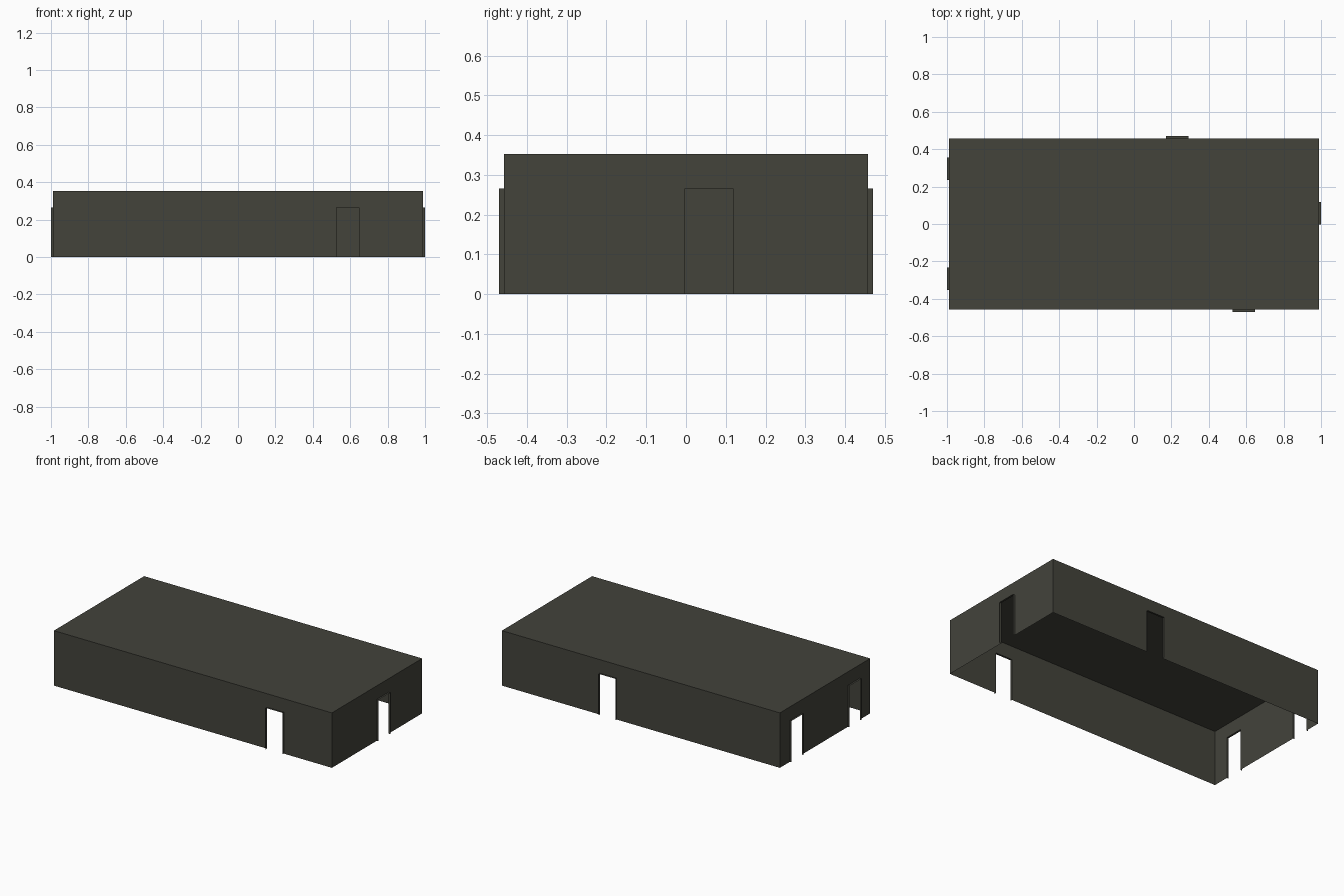
import bpy
from mathutils import Vector

if "Cube" in bpy.data.objects:
    bpy.data.objects.remove(bpy.data.objects["Cube"])

HX, HY, H = 0.988, 0.458, 0.353   # half length, half width, height
DOOR_H, DEPTH = 0.266, 0.012      # door height, how far the frames stand out
UP = Vector((0, 0, 1))

mat = bpy.data.materials.new("dark olive grey")
mat.diffuse_color = (0.056, 0.056, 0.044, 1)
mat.use_nodes = True
mat.node_tree.nodes["Principled BSDF"].inputs["Base Color"].default_value = mat.diffuse_color


def add_mesh(name, verts, faces):
    mesh = bpy.data.meshes.new(name)
    mesh.from_pydata([tuple(v) for v in verts], [], faces)
    mesh.materials.append(mat)
    obj = bpy.data.objects.new(name, mesh)
    bpy.context.collection.objects.link(obj)


def build_wall(name, out, dist, half, doors):
    """Thin wall facing `out`, with doors given as (start, end) along the wall."""
    out = Vector(out)
    along = UP.cross(out)

    def point(s, z, d=0.0):
        return along * s + UP * z + out * (dist + d)

    # wall sheet with a notch for each doorway
    outline = [(-half, 0)]
    for a, b in doors:
        outline += [(a, 0), (a, DOOR_H), (b, DOOR_H), (b, 0)]
    outline += [(half, 0), (half, H), (-half, H)]
    add_mesh(name + "_wall", [point(s, z) for s, z in outline],
             [list(range(len(outline)))])

    # thin door frame: two jambs and a header standing out from the wall
    for i, (a, b) in enumerate(doors, 1):
        path = [(a, 0), (a, DOOR_H), (b, DOOR_H), (b, 0)]
        verts = [point(s, z) for s, z in path] + [point(s, z, DEPTH) for s, z in path]
        add_mesh(f"{name}_door_frame_{i}", verts,
                 [(k, k + 1, k + 5, k + 4) for k in range(3)])


# walls, positions run left to right as seen from outside
build_wall("front", (0, -1, 0), HY, HX, [(0.526, 0.646)])
build_wall("right", (1, 0, 0), HX, HY, [(-0.002, 0.118)])
build_wall("back", (0, 1, 0), HY, HX, [(-0.292, -0.172)])
build_wall("left", (-1, 0, 0), HX, HY, [(-0.355, -0.235), (0.233, 0.353)])

# flat roof
add_mesh("roof", [(-HX, -HY, H), (HX, -HY, H), (HX, HY, H), (-HX, HY, H)], [(0, 1, 2, 3)])
